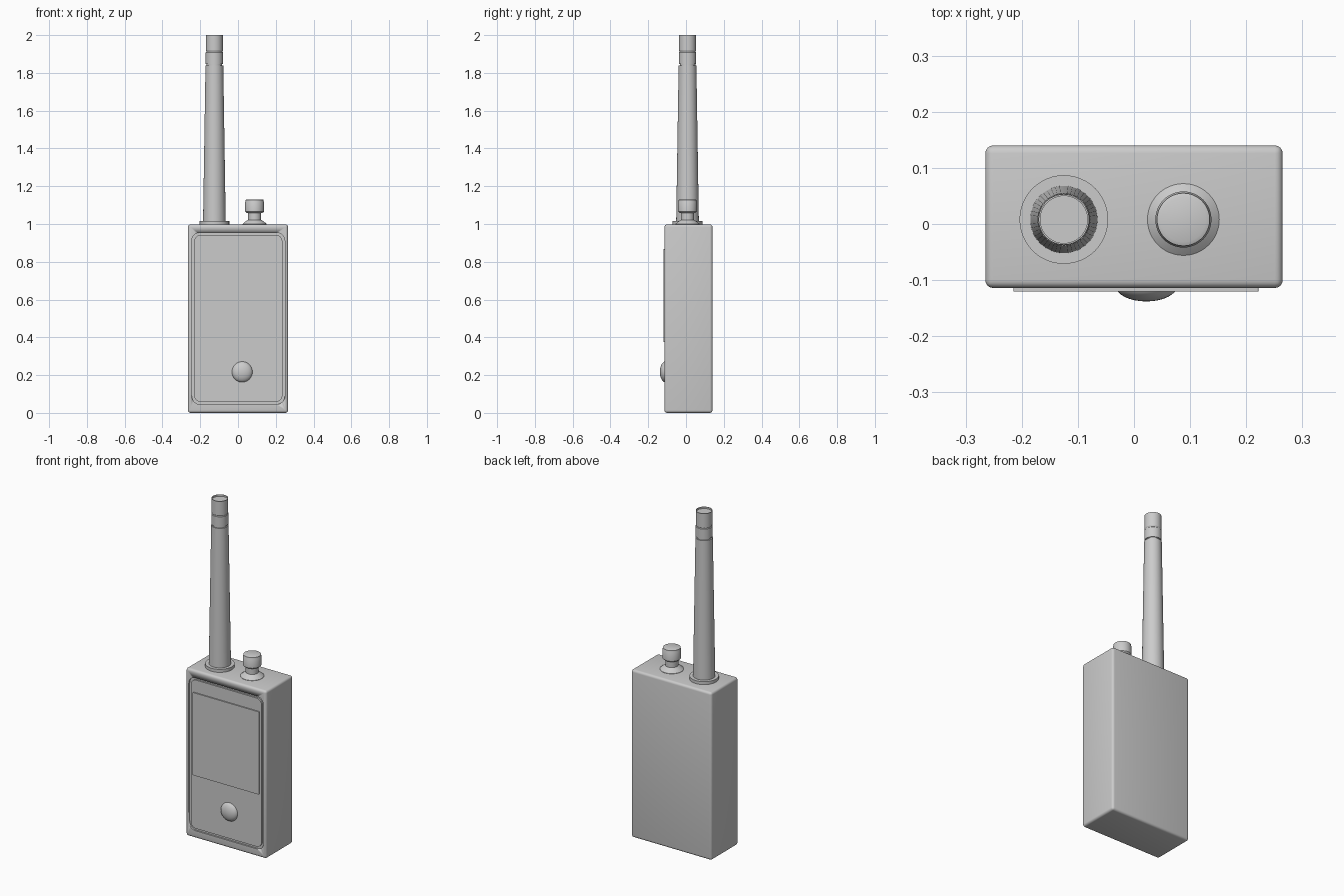
import bpy, bmesh, math
from mathutils import Vector

cube = bpy.data.objects.get("Cube")
if cube:
    bpy.data.objects.remove(cube, do_unlink=True)

grey = bpy.data.materials.new("plain grey")
grey.use_nodes = True
colour = (0.6, 0.6, 0.6, 1)
grey.diffuse_color = colour
grey.node_tree.nodes["Principled BSDF"].inputs["Base Color"].default_value = colour


def finish(name, bm, angle=30):
    bmesh.ops.recalc_face_normals(bm, faces=bm.faces)
    mesh = bpy.data.meshes.new(name)
    bm.to_mesh(mesh)
    bm.free()
    mesh.materials.append(grey)
    obj = bpy.data.objects.new(name, mesh)
    bpy.context.collection.objects.link(obj)
    bpy.ops.object.select_all(action="DESELECT")
    obj.select_set(True)
    bpy.context.view_layer.objects.active = obj
    bpy.ops.object.shade_smooth_by_angle(angle=math.radians(angle))
    return obj


def box(name, low, high, radius, segments=4):
    bm = bmesh.new()
    bmesh.ops.create_cube(bm, size=1)
    low, high = Vector(low), Vector(high)
    for v in bm.verts:
        v.co = (low + high) / 2 + v.co * (high - low)
    bmesh.ops.bevel(bm, geom=bm.edges[:], offset=radius, segments=segments,
                    profile=0.5, affect="EDGES")
    return finish(name, bm)


def plate(name, low, high, radius):
    """Slab facing the front, with only its four outline corners rounded."""
    bm = bmesh.new()
    bmesh.ops.create_cube(bm, size=1)
    low, high = Vector(low), Vector(high)
    for v in bm.verts:
        v.co = (low + high) / 2 + v.co * (high - low)
    corners = [e for e in bm.edges
               if abs(e.verts[0].co.y - e.verts[1].co.y) > 1e-5]
    bmesh.ops.bevel(bm, geom=corners, offset=radius, segments=6,
                    profile=0.5, affect="EDGES")
    return finish(name, bm)


def lathe(name, profile, location, steps=48):
    """Turn (radius, height) points around a vertical axis."""
    bm = bmesh.new()
    rings = []
    for r, z in profile:
        rings.append([bm.verts.new((location[0] + r * math.cos(a),
                                    location[1] + r * math.sin(a), z))
                      for a in (math.tau * i / steps for i in range(steps))])
    for lower, upper in zip(rings, rings[1:]):
        for i in range(steps):
            j = (i + 1) % steps
            bm.faces.new((lower[i], lower[j], upper[j], upper[i]))
    bm.faces.new(rings[0][::-1])
    bm.faces.new(rings[-1])
    return finish(name, bm)


# Case with a shallow rounded recess in its front
case = box("case", (-0.265, -0.114, 0), (0.265, 0.14, 0.998), 0.014)
cutter = plate("recess_cutter", (-0.245, -0.15, 0.045), (0.248, -0.104, 0.955), 0.045)
cut = case.modifiers.new("front recess", "BOOLEAN")
cut.operation = "DIFFERENCE"
cut.solver = "EXACT"
cut.object = cutter
bpy.ops.object.select_all(action="DESELECT")
case.select_set(True)
bpy.context.view_layer.objects.active = case
bpy.ops.object.modifier_apply(modifier=cut.name)
bpy.data.objects.remove(cutter, do_unlink=True)

# Front panel inside the recess, leaving a groove, and the raised screen
plate("front_panel", (-0.232, -0.113, 0.058), (0.235, -0.1, 0.942), 0.035)
plate("screen", (-0.215, -0.12, 0.375), (0.222, -0.108, 0.867), 0.003)

# Domed front button
bm = bmesh.new()
bmesh.ops.create_uvsphere(bm, u_segments=32, v_segments=16, radius=1)
for v in bm.verts:
    v.co = Vector((0.022 + 0.055 * v.co.x, -0.11 + 0.028 * v.co.y,
                   0.217 + 0.055 * v.co.z))
finish("front_button", bm, 60)

# Antenna: collar, tapered whip and grooved tip with a dished end
antenna = (-0.125, 0.008)
lathe("antenna_collar", [(0.079, 0.99), (0.079, 1.016)], antenna)
lathe("antenna_whip", [(0.06, 1.01), (0.047, 1.84), (0.041, 1.84), (0.041, 1.848),
                       (0.046, 1.848), (0.046, 1.908), (0.043, 1.911), (0.043, 1.915),
                       (0.045, 1.918), (0.045, 2.0), (0.042, 2.0), (0.042, 1.99)],
      antenna)

# Control knob: flared foot, stem and cap
lathe("control_knob", [(0.064, 0.99), (0.064, 1.0), (0.05, 1.012), (0.035, 1.022),
                       (0.035, 1.058), (0.044, 1.06), (0.05, 1.066), (0.05, 1.116),
                       (0.047, 1.122), (0.047, 1.128), (0.04, 1.131)],
      (0.088, 0.008))
